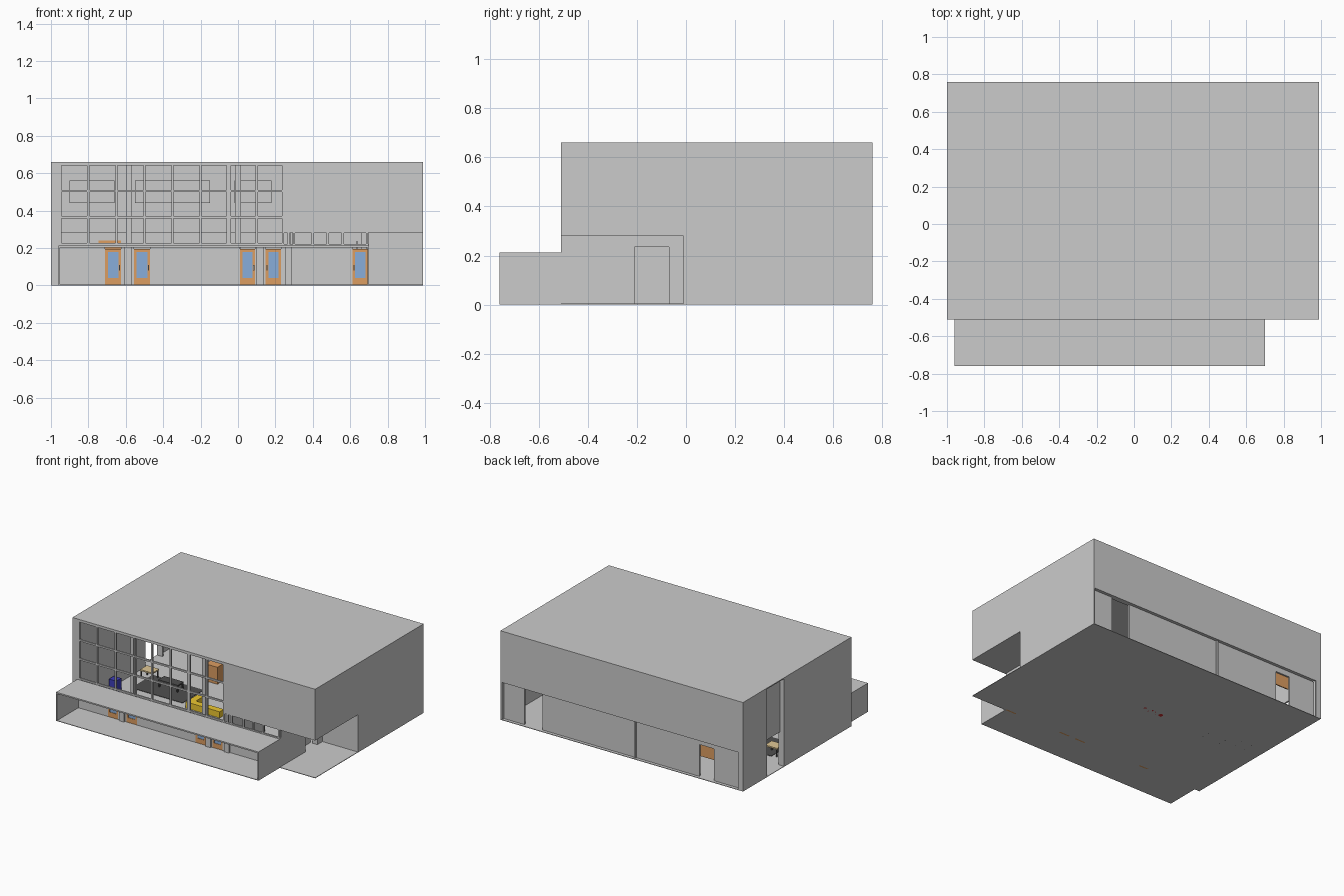
import bpy

if "Cube" in bpy.data.objects:
    bpy.data.objects.remove(bpy.data.objects["Cube"])


def material(name, rgb):
    m = bpy.data.materials.new(name)
    m.diffuse_color = (*rgb, 1)
    m.use_nodes = True
    m.node_tree.nodes["Principled BSDF"].inputs["Base Color"].default_value = m.diffuse_color
    return m


ORANGE = material("door_orange", (0.72, 0.34, 0.12))
BLUE = material("glass_blue", (0.25, 0.42, 0.70))
NAVY = material("deep_blue", (0.05, 0.05, 0.5))
YELLOW = material("yellow", (0.85, 0.58, 0.03))
TAN = material("tan_wood", (0.75, 0.58, 0.3))
RED = material("red", (0.6, 0.03, 0.03))
DARK = material("dark_carpet", (0.08, 0.08, 0.08))
CREAM = material("handle_white", (0.85, 0.85, 0.85))


def box(name, x0, x1, y0, y1, z0, z1, mat=None):
    """Axis-aligned box given by its limits."""
    v = [(x, y, z) for x in (x0, x1) for y in (y0, y1) for z in (z0, z1)]
    f = [(0, 1, 3, 2), (4, 6, 7, 5), (0, 4, 5, 1),
         (2, 3, 7, 6), (0, 2, 6, 4), (1, 5, 7, 3)]
    me = bpy.data.meshes.new(name)
    me.from_pydata(v, [], f)
    ob = bpy.data.objects.new(name, me)
    bpy.context.collection.objects.link(ob)
    if mat:
        me.materials.append(mat)
    return ob


def wall_x(name, x0, x1, y, z0, z1, gaps=(), t=0.012):
    """Wall running along x, with full-height gaps left as openings."""
    start = x0
    for a, b in list(gaps) + [(x1, x1)]:
        if a > start:
            box(name, start, a, y, y + t, z0, z1)
        start = b


def door(x0, x1, y, handle_right):
    """Framed orange door with a blue pane and a handle."""
    h, r = 0.195, 0.014
    box("door_stile", x0, x0 + r, y, y + 0.012, 0, h, ORANGE)
    box("door_stile", x1 - r, x1, y, y + 0.012, 0, h, ORANGE)
    box("door_bottom_rail", x0 + r, x1 - r, y, y + 0.012, 0, 0.04, ORANGE)
    box("door_top_rail", x0 + r, x1 - r, y, y + 0.012, 0.18, h, ORANGE)
    box("door_pane", x0 + r, x1 - r, y + 0.003, y + 0.009, 0.04, 0.18, BLUE)
    hx = x1 - 0.008 if handle_right else x0 + 0.008
    box("door_handle", hx - 0.003, hx + 0.003, y - 0.012, y, 0.08, 0.11, CREAM)


def table(name, x, y, w, d, h, mat):
    """Table top on four legs."""
    box(name + "_top", x - w / 2, x + w / 2, y - d / 2, y + d / 2, h - 0.01, h, mat)
    for sx in (-1, 1):
        for sy in (-1, 1):
            cx, cy = x + sx * (w / 2 - 0.006), y + sy * (d / 2 - 0.006)
            box(name + "_leg", cx - 0.004, cx + 0.004, cy - 0.004, cy + 0.004, 0, h - 0.01, DARK)


# Floors and roof
F, B, L, R, TOP, MID = -0.51, 0.76, -1.0, 0.99, 0.66, 0.28
box("main_floor", L, R, F, B, 0, 0.004)
box("porch_floor", -0.96, 0.70, -0.76, F, 0, 0.004)
box("roof", L, R, F, B, TOP - 0.008, TOP)

# Upper storey walls and the overhang undersides
box("upper_back_wall", L, R, B - 0.012, B, MID, TOP - 0.008)
box("upper_right_wall", R - 0.012, R, F, B - 0.012, MID, TOP - 0.008)
box("upper_front_panel", 0.245, R - 0.012, F, F + 0.012, MID, TOP - 0.008)
box("corner_soffit", 0.70, R, F, -0.01, MID, MID + 0.006)
box("back_soffit", -0.95, R, 0.72, B - 0.012, MID, MID + 0.006)

# Left side: thick front wall, recessed panel over the opening, back corner wall
box("left_front_wall", L, -0.955, F, 0.28, 0, TOP - 0.008)
box("left_recess_panel", -0.967, -0.955, 0.28, 0.48, 0.25, TOP - 0.008)
box("left_back_wall", L, L + 0.012, 0.48, B, 0, TOP - 0.008)
box("left_corner_return", L, -0.96, B - 0.012, B, 0, MID)
box("left_recess_jamb", L, -0.955, 0.48, 0.492, 0, TOP - 0.008)

# Lower back wall with two openings, and an orange leaf in one
wall_x("lower_back_wall", -0.96, R - 0.012, 0.725, 0, MID, [(-0.745, -0.625), (0.66, 0.81)])
box("back_door_lintel", -0.745, -0.625, 0.725, 0.737, 0.24, MID)
box("back_door_upper", -0.745, -0.625, 0.717, 0.725, 0.15, 0.24, ORANGE)
box("back_wall_post", -0.11, -0.10, 0.737, 0.75, 0, MID)

# Lower right walls around the recessed corner
box("lower_right_wall", R - 0.012, R, -0.01, B, 0, MID)
box("recess_back_wall", 0.70, R - 0.012, -0.01, 0.002, 0, MID)
box("recess_side_wall", 0.688, 0.70, F + 0.012, -0.21, 0, MID)
box("recess_column", 0.66, 0.70, -0.07, 0.002, 0, MID)
box("recess_lintel", 0.688, 0.70, -0.21, -0.07, 0.235, MID)
box("recess_inner_panel", 0.63, 0.642, -0.21, -0.07, 0, 0.235)

# Ground-floor front wall and doors
DOORS = [(-0.71, -0.625, True), (-0.557, -0.47, True), (0.01, 0.092, True),
         (0.148, 0.23, False), (0.612, 0.695, False)]
wall_x("lower_front_wall", -0.955, 0.70, F, 0, 0.205, [d[:2] for d in DOORS])
for x0, x1, side in DOORS:
    door(x0, x1, F, side)
for x in (-0.59, 0.12, 0.27):
    box("front_pier", x - 0.02, x + 0.02, F - 0.012, F, 0, 0.205)

# Porch canopy
box("canopy_slab", -0.96, 0.70, -0.76, F, 0.203, 0.213)
for x in (-0.96, 0.692):
    box("canopy_side", x, x + 0.008, -0.76, F, 0, 0.203)

# Open curtain-wall grid
T = 0.006
for x in (-0.95, -0.80, -0.65, -0.50, -0.35, -0.20, -0.05, 0.10, 0.24):
    w = T * 2 if x == -0.05 else T
    box("mullion", x - w, x + w, F, F + 0.014, 0.205, TOP - 0.008)
for z in (0.647, 0.505, 0.365, 0.22):
    box("transom", -0.95, 0.24, F, F + 0.012, z - T, z + T)
for x in (0.27, 0.30, 0.40, 0.48, 0.56, 0.69):
    box("low_window_post", x - T, x + T, F, F + 0.012, 0.205, MID)
box("low_window_sill", 0.24, 0.70, F, F + 0.012, 0.205, 0.222)

# Interior columns, partition and wall panels
for x in (-0.585, 0.0):
    box("interior_column", x - 0.015, x + 0.015, -0.40, -0.37, 0, TOP - 0.008)
box("interior_partition", 0.28, 0.292, F + 0.012, -0.10, 0, MID)
for x0, x1 in ((-0.90, -0.66), (-0.55, -0.15), (-0.02, 0.18)):
    box("wall_panel", x0, x1, 0.735, 0.748, 0.44, 0.56)

# Furniture
box("carpet", -0.84, -0.42, -0.05, 0.20, 0.004, 0.007, DARK)
box("blue_cabinet", -0.94, -0.88, -0.17, -0.11, 0.004, 0.09, NAVY)
box("orange_booth", -0.50, -0.40, 0.33, 0.43, 0.004, 0.13, ORANGE)
table("tan_table", -0.83, 0.15, 0.10, 0.08, 0.07, TAN)
table("work_table", -0.62, 0.10, 0.16, 0.07, 0.06, DARK)
box("yellow_counter_long", -0.36, -0.08, -0.10, -0.05, 0.004, 0.05, YELLOW)
box("yellow_counter_short", -0.36, -0.31, -0.05, 0.06, 0.004, 0.05, YELLOW)
for i in range(4):
    x = -0.16 + i * 0.045
    box("red_seat", x, x + 0.03, 0.09, 0.12, 0.0, 0.03, RED)
    box("red_seat_back", x, x + 0.03, 0.12, 0.126, 0.0, 0.06, RED)
